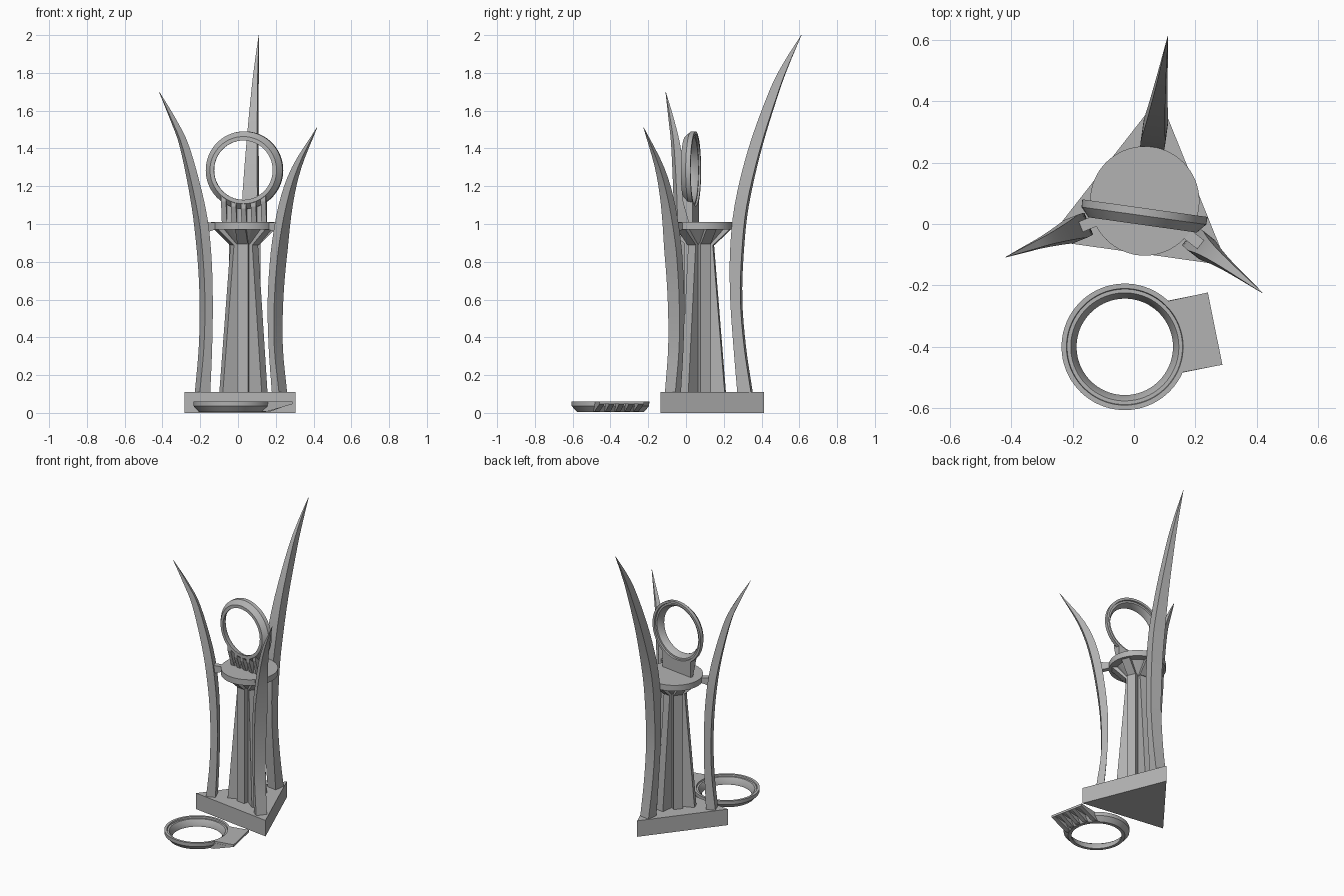
import bpy, bmesh, math
from mathutils import Matrix, Vector

if "Cube" in bpy.data.objects:
    bpy.data.objects.remove(bpy.data.objects["Cube"])

CX, CY = 0.035, 0.075            # trophy axis
ANG = [82, 202, 322]             # corner directions
grey = bpy.data.materials.new("grey metal")
grey.diffuse_color = (0.45, 0.45, 0.45, 1)
grey.use_nodes = True
grey.node_tree.nodes["Principled BSDF"].inputs["Base Color"].default_value = grey.diffuse_color
AXIS = Matrix.Translation((CX, CY, 0))


def finish(name, bm, mat=AXIS, smooth=False):
    bmesh.ops.recalc_face_normals(bm, faces=bm.faces)
    me = bpy.data.meshes.new(name)
    bm.to_mesh(me)
    bm.free()
    me.materials.append(grey)
    ob = bpy.data.objects.new(name, me)
    ob.matrix_world = mat
    bpy.context.collection.objects.link(ob)
    if smooth:
        bpy.ops.object.select_all(action='DESELECT')
        ob.select_set(True)
        bpy.context.view_layer.objects.active = ob
        bpy.ops.object.shade_smooth_by_angle(angle=math.radians(30))
    return ob


def loft(bm, loops, caps=True, closed=False):
    """Skin a list of equally long vertex loops."""
    rows = [[bm.verts.new(p) for p in lp] for lp in loops]
    n = len(rows[0])
    pairs = list(zip(rows, rows[1:])) + ([(rows[-1], rows[0])] if closed else [])
    for a, b in pairs:
        for i in range(n):
            j = (i + 1) % n
            bm.faces.new((a[i], a[j], b[j], b[i]))
    if caps and not closed:
        bm.faces.new(rows[0])
        bm.faces.new(rows[-1])


def plate(bm, pts, hw, deg=0, off=0):
    """Radial plate: (radius, height) outline, half thickness, direction."""
    rot = Matrix.Rotation(math.radians(deg), 3, 'Z')
    loft(bm, [[rot @ Vector((r, off + s, z)) for r, z in pts] for s in (-hw, hw)])


def circle(r, z, n):
    return [(r * math.cos(2 * math.pi * i / n), r * math.sin(2 * math.pi * i / n), z)
            for i in range(n)]


def polar(r, deg, z):
    a = math.radians(deg)
    return (r * math.cos(a), r * math.sin(a), z)


# Triangular base
bm = bmesh.new()
loft(bm, [[polar(0.342, a, z) for a in ANG] for z in (0, 0.11)])
finish("base", bm)

# Column: three tapered fins, three straight fins and a core
bm = bmesh.new()
for a in ANG:
    plate(bm, [(0, 0.1), (0.135, 0.1), (0.07, 0.9), (0, 0.9)], 0.025, a)
    plate(bm, [(0, 0.1), (0.08, 0.1), (0.08, 0.9), (0, 0.9)], 0.03, a + 180)
finish("column_fins", bm)

# Flared support under the disc
bm = bmesh.new()
loft(bm, [circle(0.06, 0.89, 24), circle(0.135, 0.975, 24)])
for i in range(6):
    plate(bm, [(0, 0.89), (0.075, 0.89), (0.165, 0.975), (0, 0.975)], 0.028, 82 + 60 * i)
finish("flared_support", bm)

# Platform disc
bm = bmesh.new()
loft(bm, [circle(0.178, 0.97, 64), circle(0.178, 1.01, 64)])
finish("platform_disc", bm, smooth=True)

# Curved horns: (height, inner radius, outer radius)
HORNS = {
    "back_horn": (82, [(.11, .203, .276), (.35, .183, .24), (.6, .166, .22),
                       (.85, .165, .228), (1.1, .19, .255), (1.4, .262, .325),
                       (1.7, .37, .42), (1.85, .445, .477), (2.0, .54, .542)]),
    "left_horn": (202, [(.11, .21, .27), (.35, .2, .247), (.6, .197, .242),
                        (.85, .207, .256), (1.1, .24, .29), (1.4, .32, .36),
                        (1.55, .393, .42), (1.7, .487, .489)]),
    "right_horn": (322, [(.11, .21, .258), (.35, .19, .228), (.6, .185, .23),
                         (.85, .207, .256), (1.1, .25, .302), (1.3, .33, .37),
                         (1.51, .485, .487)]),
}


def spline(pts, k=4):
    """Catmull-Rom refinement of a point list."""
    v = [Vector(p) for p in pts]
    v = [2 * v[0] - v[1]] + v + [2 * v[-1] - v[-2]]
    out = []
    for a, b, c, d in zip(v, v[1:], v[2:], v[3:]):
        for i in range(k):
            t = i / k
            out.append(0.5 * (2 * b + (c - a) * t + (2 * a - 5 * b + 4 * c - d) * t * t
                              + (3 * b - a - 3 * c + d) * t ** 3))
    return out + [v[-2]]


for name, (deg, pts) in HORNS.items():
    rot = Matrix.Rotation(math.radians(deg), 3, 'Z')
    top = pts[-1][0]
    loops = []
    for z, ri, ro in spline(pts):
        t = (z - 0.11) / (top - 0.11)
        hw = max(0.0008, min(0.035 + 0.01 * t, 0.04 * (max(0, 1 - t) / 0.45) ** 0.85))
        loops.append([rot @ Vector(p) for p in
                      ((ri, -hw, z), (ro, -hw, z), (ro, hw, z), (ri, hw, z))])
    bm = bmesh.new()
    loft(bm, loops)
    finish(name, bm, smooth=True)

# Brackets tying the horns to the disc
bm = bmesh.new()
for a in ANG:
    end = 0.2 if a == 82 else 0.245
    plate(bm, [(0.16, 0.975), (end, 0.95), (end, 1.012), (0.16, 1.005)], 0.018, a)
finish("horn_brackets", bm)


# Ring with a ribbed tab, built flat (axis z, tab along x)
def ring(name, mat):
    bm = bmesh.new()
    prof = [(.178, 0), (.205, .03), (.206, .055), (.19, .055), (.188, .045),
            (.176, .045), (.157, .012), (.157, 0)]
    loft(bm, [circle(r, z, 72) for r, z in prof], closed=True)
    finish(name + "_ring", bm, mat, True)

    bm = bmesh.new()
    outline = [polar(0.192, a, 0)[:2] for a in range(-38, 39, 4)] + [(.30, .12), (.30, -.12)]
    loft(bm, [[(x, y, z) for x, y in outline] for z in (.04, .055)])
    for i in range(5):
        y = -0.106 + 0.053 * i
        r0 = math.sqrt(0.172 ** 2 - y * y)
        plate(bm, [(r0, .002), (r0 + .03, .002), (.30, .04), (r0 + .03, .042)],
              0.0135, 0, y)
    finish(name + "_tab", bm, mat)


d = Vector(polar(1, 82, 0))
stand = Matrix(((0, -d.y, d.x, 0.028), (0, d.x, d.y, -0.003),
                (-1, 0, 0, 1.285), (0, 0, 0, 1)))
ring("standing", stand)
ring("loose", Matrix.Translation((-0.03, -0.40, 0.006))
     @ Matrix.Rotation(math.radians(11.4), 4, 'Z'))
